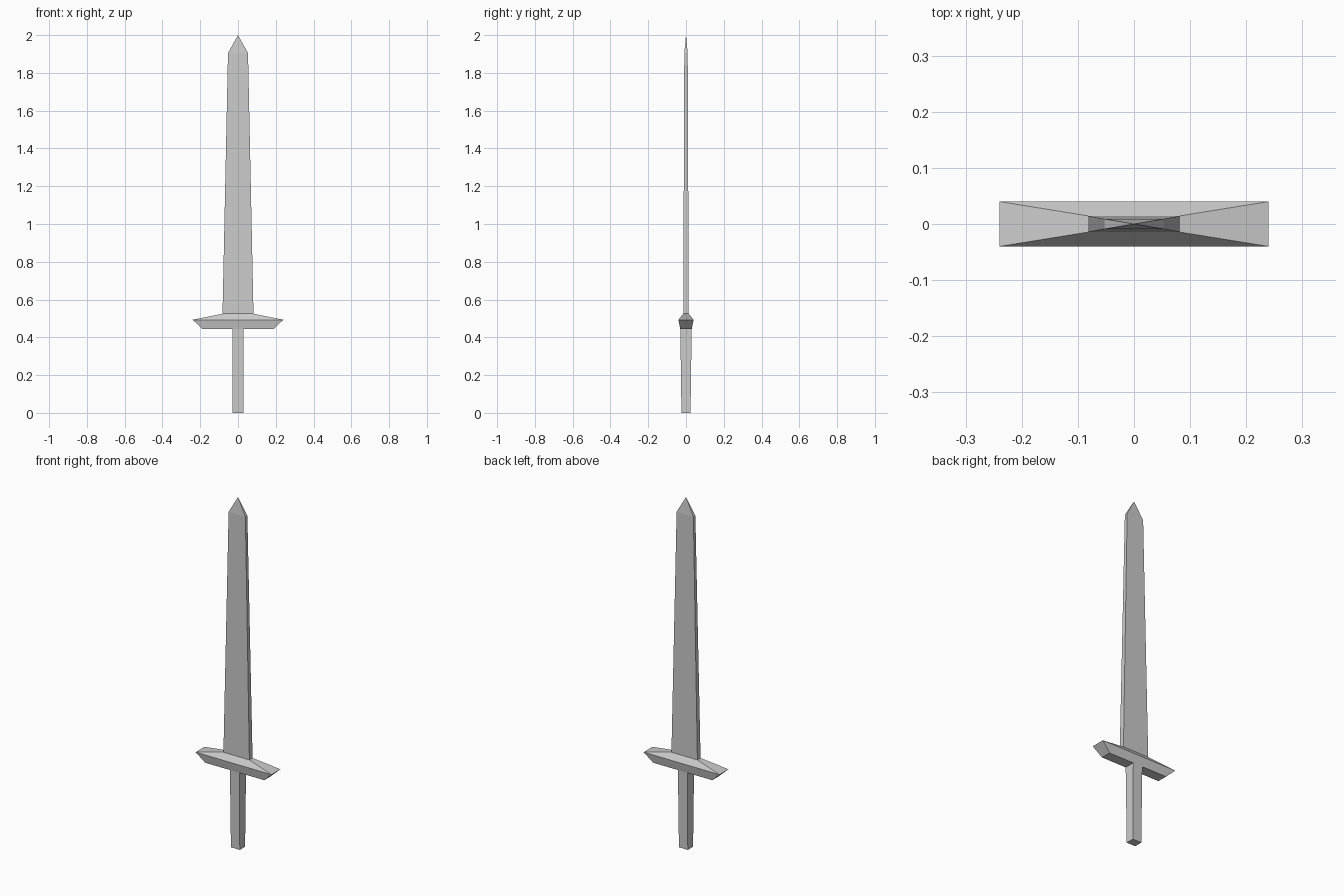
import bpy, bmesh

if "Cube" in bpy.data.objects:
    bpy.data.objects.remove(bpy.data.objects["Cube"])


def loft(name, sections, cap_bottom=False):
    """Stack rectangles (z, half_x, half_y); a zero-size section becomes a point."""
    bm = bmesh.new()
    prev = None
    for z, hx, hy in sections:
        if hx == 0:
            ring = [bm.verts.new((0, 0, z))] * 4
        else:
            ring = [bm.verts.new((sx * hx, sy * hy, z))
                    for sx, sy in ((-1, -1), (1, -1), (1, 1), (-1, 1))]
        if prev is None:
            if cap_bottom:
                bm.faces.new(ring[::-1])
        else:
            for i in range(4):
                j = (i + 1) % 4
                quad = [prev[i], prev[j], ring[j], ring[i]]
                bm.faces.new(list(dict.fromkeys(quad)))
        prev = ring
    bmesh.ops.recalc_face_normals(bm, faces=bm.faces)
    mesh = bpy.data.meshes.new(name)
    bm.to_mesh(mesh)
    bm.free()
    obj = bpy.data.objects.new(name, mesh)
    bpy.context.collection.objects.link(obj)
    return obj


# Tapered grip, open where it meets the guard
loft("grip", [(0, 0.028, 0.024), (0.443, 0.03, 0.03)], cap_bottom=True)

# Cross guard, sloping up to the base of the blade
loft("guard", [(0.443, 0.187, 0.03), (0.493, 0.24, 0.04),
               (0.525, 0.082, 0.0145)], cap_bottom=True)

# Blade with a pointed tip
loft("blade", [(0.525, 0.082, 0.0145), (1.905, 0.053, 0.009), (2.0, 0, 0)])
